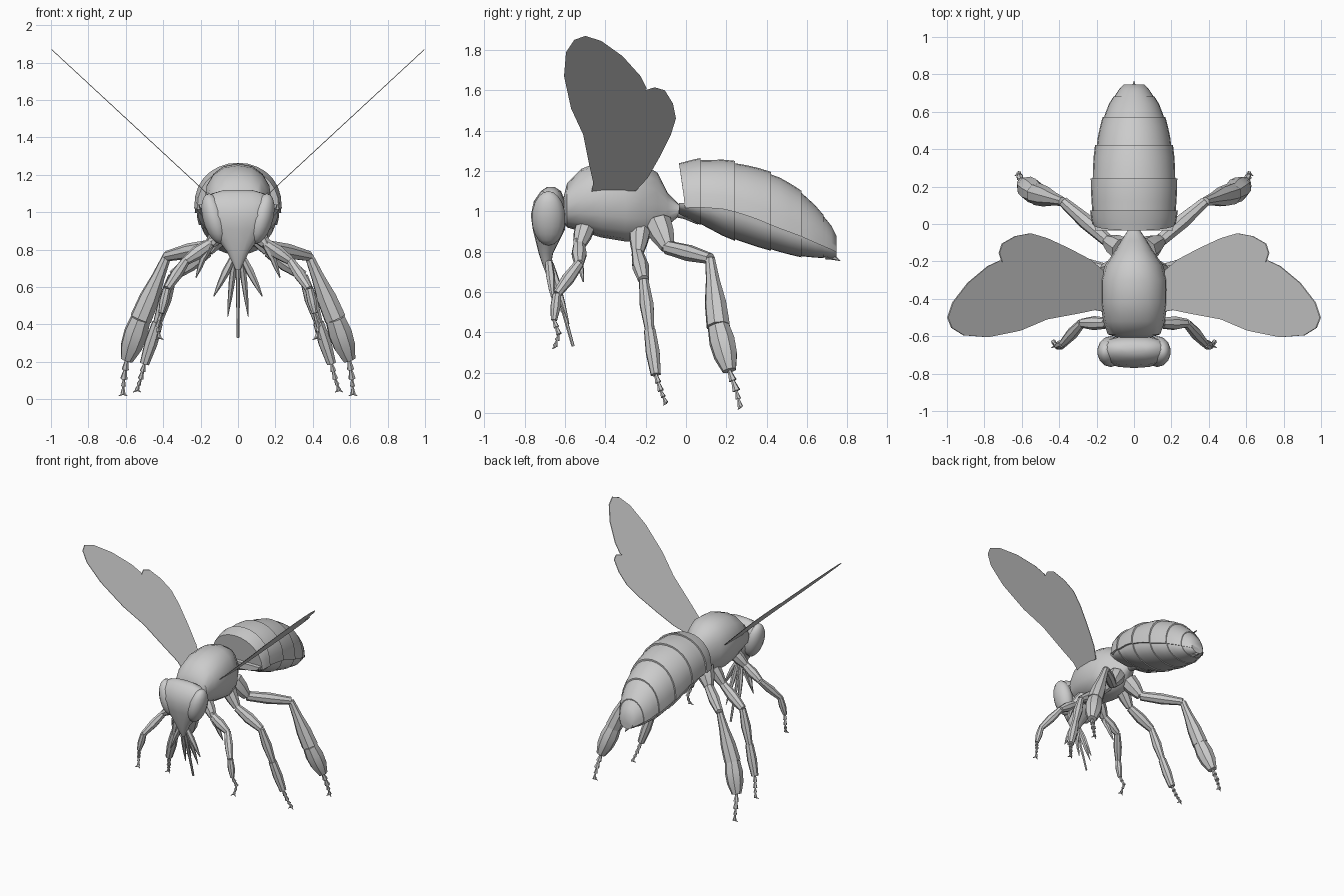
import bpy, bmesh
from math import sin, cos, pi, copysign
from mathutils import Vector

if "Cube" in bpy.data.objects:
    bpy.data.objects.remove(bpy.data.objects["Cube"])

grey = bpy.data.materials.new("body grey")
grey.use_nodes = True
grey.diffuse_color = (0.6, 0.6, 0.6, 1)
grey.node_tree.nodes["Principled BSDF"].inputs["Base Color"].default_value = (0.6, 0.6, 0.6, 1)


def finish(name, bm, angle=0.7):
    bmesh.ops.recalc_face_normals(bm, faces=bm.faces)
    mesh = bpy.data.meshes.new(name)
    bm.to_mesh(mesh)
    bm.free()
    mesh.materials.append(grey)
    ob = bpy.data.objects.new(name, mesh)
    bpy.context.collection.objects.link(ob)
    bpy.ops.object.select_all(action="DESELECT")
    ob.select_set(True)
    bpy.context.view_layer.objects.active = ob
    bpy.ops.object.shade_smooth_by_angle(angle=angle)
    return ob


def loft(bm, rings):
    """Skin a list of closed rings and cap both ends."""
    loops = [[bm.verts.new(p) for p in ring] for ring in rings]
    n = len(loops[0])
    for a, b in zip(loops, loops[1:]):
        for i in range(n):
            j = (i + 1) % n
            bm.faces.new((a[i], a[j], b[j], b[i]))
    bm.faces.new(loops[0])
    bm.faces.new(loops[-1])


def oval(n=20, power=1.0):
    for i in range(n):
        c, s = cos(2 * pi * i / n), sin(2 * pi * i / n)
        yield copysign(abs(c) ** power, c), copysign(abs(s) ** power, s)


def tube(bm, a, b, radii, sides=8):
    """Straight limb piece whose radius follows evenly spaced values."""
    a, b = Vector(a), Vector(b)
    d = (b - a).normalized()
    u = d.cross(Vector((0.3, 1, 0.1))).normalized()
    v = d.cross(u)
    last = len(radii) - 1
    loft(bm, [[a.lerp(b, k / last) + (u * c + v * s) * r for c, s in oval(sides)]
              for k, r in enumerate(radii)])


def lookup(table, y):
    """Linear interpolation of the columns of a table keyed by y."""
    for p, q in zip(table, table[1:]):
        if y <= q[0]:
            break
    t = (y - p[0]) / (q[0] - p[0])
    return [m + (n - m) * t for m, n in zip(p[1:], q[1:])]


# Thorax: y, bottom, top, half width
thorax = [(-.61, .95, 1.06, .08), (-.59, .92, 1.14, .14), (-.52, .90, 1.21, .165),
          (-.42, .87, 1.25, .18), (-.30, .85, 1.26, .18), (-.22, .85, 1.24, .155),
          (-.14, .88, 1.19, .10), (-.09, .93, 1.09, .07), (-.03, .98, 1.03, .03),
          (.02, .98, 1.03, .03)]
bm = bmesh.new()
loft(bm, [[(c * w, y, (lo + hi) / 2 + s * (hi - lo) / 2) for c, s in oval(16, .9)]
          for y, lo, hi, w in thorax])
finish("thorax", bm)

# Head: z, front, back, half width
head = [(1.12, -.69, -.65, .07), (1.10, -.72, -.62, .14), (1.05, -.755, -.60, .185),
        (.98, -.77, -.595, .185), (.91, -.76, -.60, .155), (.85, -.745, -.63, .105),
        (.79, -.73, -.66, .06), (.73, -.71, -.67, .03), (.69, -.695, -.675, .012)]
bm = bmesh.new()
loft(bm, [[(c * w, (f + b) / 2 + s * (b - f) / 2, z) for c, s in oval(16, .85)]
          for z, f, b, w in head])
finish("head", bm)
bm = bmesh.new()
tube(bm, (0, -.64, 1), (0, -.57, 1), (.07, .07))
finish("neck", bm)

# Abdomen: y, bottom, split line, top, half width
abdomen = [(-.07, .99, 1.02, 1.20, .19), (-.035, .985, 1.025, 1.255, .225),
           (.06, .94, 1.03, 1.27, .23), (.2, .87, 1.02, 1.265, .23),
           (.33, .83, .98, 1.235, .22), (.45, .80, .93, 1.19, .20), (.56, .775, .89, 1.12, .17),
           (.65, .77, .85, 1.03, .13), (.72, .77, .82, .94, .08), (.76, .775, .80, .86, .04)]
breaks = (-.035, .06, .23, .41, .56, .67, .735)


def plate(name, y0, y1, upper):
    """One overlapping half shell, flared a little towards the rear."""
    bm = bmesh.new()
    rings = []
    for k in range(4):
        t = k / 3
        y = y0 + (y1 - y0) * t
        lo, mid, hi, w = lookup(abdomen, y)
        grow = .97 + .05 * t
        arc = [(cos(pi * i / 14), sin(pi * i / 14)) for i in range(15)]
        if upper:
            lean = .03 if y0 < 0 and k == 0 else 0
            rings.append([(c * w * grow, y + lean * (1 - s), mid - .01 + s ** .85 * (hi - mid) * grow)
                          for c, s in arc])
        else:
            rings.append([(c * w * grow * .95, y, mid + .015 - s ** .85 * (mid + .015 - lo) * grow)
                          for c, s in arc])
    loft(bm, rings)
    finish(name, bm)


for i, (y0, y1) in enumerate(zip(breaks, breaks[1:])):
    plate(f"abdomen_upper_plate_{i + 1}", y0, y1 + .012, True)
    plate(f"abdomen_lower_plate_{i + 1}", y0, y1 + .012, False)
bm = bmesh.new()
tube(bm, (0, -.08, 1), (0, .06, 1), (.025, .04, .07), 10)
finish("waist", bm)
bm = bmesh.new()
tube(bm, (0, .70, .785), (0, .765, .755), (.025, .012, .002), 6)
finish("stinger", bm)

# Mouthparts
bm = bmesh.new()
tube(bm, (0, -.68, .76), (0, -.61, .50), (.016, .012, .01), 6)
tube(bm, (0, -.61, .51), (0, -.56, .33), (.01, .009, .008), 6)
for side in (-1, 1):
    tube(bm, (side * .02, -.67, .74), (side * .055, -.58, .44), (.014, .018, .012, .002), 6)
    tube(bm, (side * .03, -.68, .75), (side * .13, -.66, .55), (.018, .022, .015, .003), 6)
finish("mouthparts", bm)

# Leg joints from body to foot, then the radii along each piece
legs = {
    "front": ([(.07, -.50, .92), (.15, -.53, .83), (.28, -.53, .74), (.38, -.64, .59),
               (.41, -.655, .46), (.43, -.63, .39), (.42, -.65, .33)],
              [(.05, .045, .03), (.03, .038, .024), (.024, .032, .022), (.022, .026, .016),
               (.014, .012), (.012, .007)]),
    "middle": ([(.08, -.23, .90), (.16, -.24, .79), (.35, -.21, .66), (.43, -.18, .41),
                (.50, -.15, .19), (.52, -.125, .11), (.54, -.10, .05)],
               [(.055, .045, .028), (.03, .042, .028), (.024, .036, .024), (.03, .036, .026),
                (.016, .012), (.013, .007)]),
    "hind": ([(.06, -.14, .94), (.14, -.09, .82), (.38, .12, .765), (.52, .16, .43),
              (.595, .215, .21), (.61, .25, .11), (.615, .27, .03)],
             [(.07, .06, .035), (.035, .042, .028), (.024, .036, .055, .06), (.055, .066, .06, .035),
              (.02, .014), (.014, .008)]),
}

# Wing outlines as y, z on a plane sloping outwards
fore_wing = [(-.47, 1.09), (-.46, 1.14), (-.48, 1.23), (-.51, 1.38), (-.57, 1.51), (-.605, 1.67),
             (-.595, 1.79), (-.555, 1.85), (-.50, 1.87), (-.42, 1.845), (-.315, 1.77),
             (-.225, 1.67), (-.195, 1.61), (-.27, 1.53), (-.295, 1.40), (-.34, 1.23), (-.375, 1.10)]
hind_wing = [(-.375, 1.10), (-.34, 1.23), (-.295, 1.40), (-.27, 1.53), (-.205, 1.60),
             (-.155, 1.615), (-.105, 1.60), (-.065, 1.535), (-.05, 1.46), (-.075, 1.38),
             (-.13, 1.27), (-.19, 1.165), (-.25, 1.10)]

for side, word in ((1, "left"), (-1, "right")):
    def flip(p):
        return Vector((p[0] * side, p[1], p[2]))

    # Eye
    bm = bmesh.new()
    bmesh.ops.create_uvsphere(bm, u_segments=14, v_segments=10, radius=1)
    for v in bm.verts:
        x, y, z = v.co
        v.co = flip((.125 + .065 * x + .03 * z, -.682 + .083 * y, .965 + .135 * z))
    finish(f"{word}_eye", bm)

    # Wings
    for label, outline in (("fore", fore_wing), ("hind", hind_wing)):
        bm = bmesh.new()
        rings = [[flip((.165 + (z - 1.1) * 1.08 + t, y, z)) for y, z in outline]
                 for t in (-.003, .003)]
        loft(bm, rings)
        finish(f"{word}_{label}_wing", bm)

    # Legs
    for label, (joints, radii) in legs.items():
        bm = bmesh.new()
        joints = [flip(p) for p in joints]
        for a, b, r in zip(joints, joints[1:], radii):
            if len(r) > 2:
                tube(bm, a, b, r)
                continue
            # Foot beads
            for k in range(2):
                tube(bm, a.lerp(b, k / 2), a.lerp(b, k / 2 + .5), (r[1] * .6, r[0]), 6)
        # Claws
        foot = joints[-1]
        for d in (-1, 1):
            tube(bm, foot, foot + Vector((d * .022, -.012, -.012)), (.007, .002), 5)
        finish(f"{word}_{label}_leg", bm)

    # Short feeler below the chest
    bm = bmesh.new()
    tube(bm, flip((.14, -.54, .86)), flip((.18, -.53, .76)), (.02, .024, .016), 6)
    tube(bm, flip((.18, -.53, .77)), flip((.225, -.51, .65)), (.018, .014, .003), 6)
    finish(f"{word}_chest_feeler", bm)
